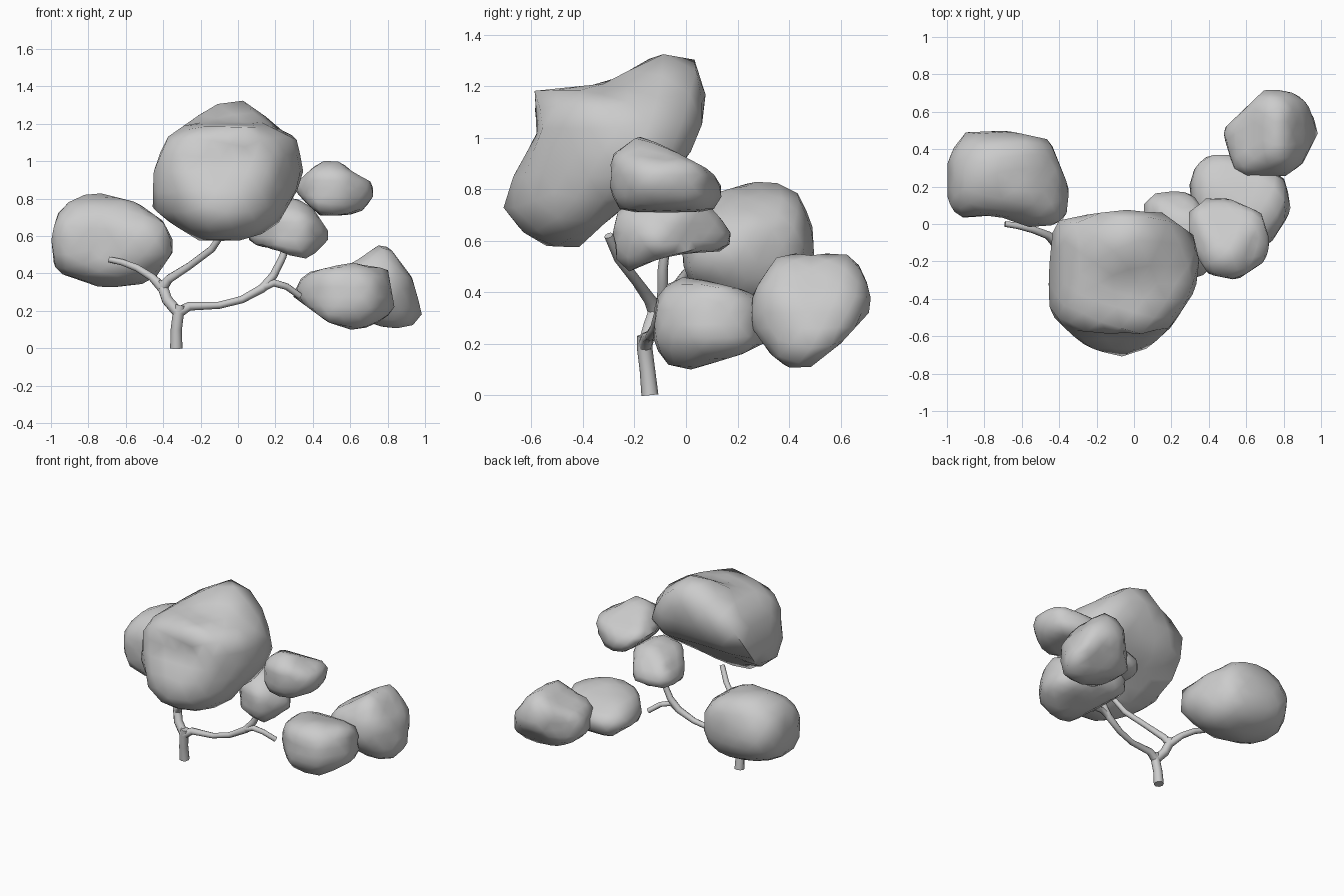
import bpy
import bmesh
import math
from mathutils import Vector

default_cube = bpy.data.objects.get("Cube")
if default_cube:
    bpy.data.objects.remove(default_cube, do_unlink=True)

grey = bpy.data.materials.new("plain_grey")
grey.use_nodes = True
grey.diffuse_color = (0.6, 0.6, 0.6, 1)
shader = next(n for n in grey.node_tree.nodes if n.type == 'BSDF_PRINCIPLED')
shader.inputs["Base Color"].default_value = grey.diffuse_color
shader.inputs["Roughness"].default_value = 0.8


def activate(obj):
    bpy.ops.object.select_all(action='DESELECT')
    obj.select_set(True)
    bpy.context.view_layer.objects.active = obj


def cross(a, b):
    return a.x * b.y - a.y * b.x


def outline_radius(outline, ray):
    """Distance from the middle to the outline along a ray."""
    best = 0.0
    for a, b in zip(outline, outline[1:] + outline[:1]):
        edge = b - a
        det = cross(ray, edge)
        if abs(det) < 1e-9:
            continue
        t, s = cross(a, edge) / det, cross(a, ray) / det
        if t > best and -1e-5 <= s <= 1 + 1e-5:
            best = t
    return best or 1.0


def foliage(name, front, side, top):
    """Rounded clump shaped by its front (x, z), side (y, z) and top (x, y) outlines."""
    planes = ((0, 2, front), (1, 2, side), (0, 1, top))
    values = [[], [], []]
    for i, j, outline in planes:
        for p in outline:
            values[i].append(p[0] / 100)
            values[j].append(p[1] / 100)
    middle = [(max(v) + min(v)) / 2 for v in values]
    half = [(max(v) - min(v)) / 2 for v in values]
    shapes = [(i, j, [Vector(((p[0] / 100 - middle[i]) / half[i],
                              (p[1] / 100 - middle[j]) / half[j])) for p in outline])
              for i, j, outline in planes]

    bm = bmesh.new()
    bmesh.ops.create_icosphere(bm, subdivisions=3, radius=1)
    for v in bm.verts:
        d = v.co.normalized()
        total = weight = 0.0
        limit = 9.0
        for i, j, outline in shapes:
            flat = Vector((d[i], d[j]))
            spread = flat.length
            if spread < 0.05:
                continue
            radius = outline_radius(outline, flat / spread)
            limit = min(limit, radius / spread)
            total += radius * spread ** 8
            weight += spread ** 8
        r = min(limit, 1.03 * total / weight)
        v.co = [middle[k] + half[k] * d[k] * r for k in range(3)]
    mesh = bpy.data.meshes.new(name)
    bm.to_mesh(mesh)
    bm.free()
    mesh.materials.append(grey)
    obj = bpy.data.objects.new(name, mesh)
    bpy.context.collection.objects.link(obj)
    activate(obj)
    bpy.ops.object.shade_smooth_by_angle(angle=math.radians(60))


def branch(name, points):
    """Tapered limb through (x, y, z, radius) points."""
    curve = bpy.data.curves.new(name, 'CURVE')
    curve.dimensions = '3D'
    curve.bevel_depth = 0.01
    curve.bevel_resolution = 2
    curve.use_fill_caps = True
    spline = curve.splines.new('POLY')
    spline.points.add(len(points) - 1)
    for point, (x, y, z, r) in zip(spline.points, points):
        point.co = (x / 100, y / 100, z / 100, 1)
        point.radius = r
    curve.materials.append(grey)
    obj = bpy.data.objects.new(name, curve)
    bpy.context.collection.objects.link(obj)
    activate(obj)
    bpy.ops.object.convert(target='MESH')
    bpy.ops.object.shade_smooth_by_angle(angle=math.radians(60))


# Trunk and limbs
branch("trunk", [(-33, -14, 0, 3.3), (-33, -15, 10, 3), (-32, -16, 18, 3), (-31, -16, 23, 3)])
branch("left_limb", [(-32, -16, 19, 3), (-38, -14, 26, 3), (-40, -12, 32, 3), (-40, -11, 36, 2.5)])
branch("upper_limb", [(-40, -12, 33, 3), (-37, -14, 37, 2.4), (-26, -19, 44, 2),
                      (-14, -26, 53, 2), (-8, -30, 62, 1.8)])
branch("outer_limb", [(-40, -12, 32, 3), (-46, -6, 38, 2.2), (-54, -3, 43, 2), (-62, -1, 46, 1.8),
                      (-69, 0, 47.5, 1.6)])
branch("long_limb", [(-32, -16, 19, 3), (-26, -15, 22.5, 2.4), (-10, -14, 23, 1.9), (2, -12, 26, 2),
                     (13, -10, 32, 2.4), (19, -9, 39, 2.2), (24, -9, 49, 2), (26, -8, 58, 1.8)])
branch("side_twig", [(14, -10, 33, 2.4), (19, -10, 35, 2), (26, -8, 33, 1.8), (33, -4, 28, 1.8)])

# Foliage clumps
foliage("crown_foliage",
        [(-45, 95), (-39, 112), (-9, 133), (8, 133), (19, 118), (31, 113), (36, 92),
         (20, 64), (5, 58), (-20, 56), (-46, 74)],
        [(-60, 118), (-31, 121), (-10, 133), (2, 133), (8, 120), (7, 107), (0, 90),
         (-28, 70), (-42, 57), (-52, 56), (-72, 69), (-67, 85), (-57, 103)],
        [(-45, -10), (-41, 5), (0, 8), (17, 8), (36, -10), (33, -35), (20, -55),
         (8, -66), (-5, -72), (-25, -67), (-46, -47)])
foliage("right_foliage",
        [(-100, 60), (-95, 76), (-78, 84), (-54, 78), (-40, 68), (-33, 54), (-46, 35),
         (-72, 32), (-98, 41)],
        [(-3, 50), (-2, 62), (10, 78), (30, 84), (42, 81), (49, 67), (50, 50), (42, 38),
         (25, 32), (5, 38)],
        [(-100, 36), (-90, 49), (-68, 50), (-45, 45), (-33, 15), (-38, 0), (-55, -2),
         (-75, 5), (-92, 3), (-100, 10)])
foliage("middle_foliage",
        [(3, 60), (14, 74), (30, 81), (40, 75), (50, 60), (37, 46), (22, 52), (10, 55)],
        [(-30, 62), (-28, 70), (-15, 81), (5, 78), (14, 68), (18, 62), (16, 56), (0, 55),
         (-15, 52), (-22, 45), (-28, 53)],
        [(3, 10), (10, 16), (22, 19), (32, 15), (42, 0), (50, -12), (36, -29), (20, -25),
         (8, -10)])
foliage("upper_left_foliage",
        [(29, 86), (36, 93), (44, 100), (54, 101), (60, 95), (73, 88), (72, 80), (65, 72),
         (45, 70), (36, 78)],
        [(-18, 101), (-5, 95), (10, 87), (15, 79), (10, 71), (-25, 71), (-30, 80), (-29, 93)],
        [(26, 3), (32, 15), (50, 14), (68, 6), (73, -10), (70, -20), (55, -30), (40, -27),
         (32, -15)])
foliage("lower_left_foliage",
        [(29, 28), (35, 40), (60, 46), (80, 43), (84, 20), (66, 8), (48, 14)],
        [(-13, 20), (-11, 40), (-2, 47), (22, 41), (39, 33), (34, 22), (22, 16), (-4, 8)],
        [(28, 20), (34, 33), (44, 39), (56, 36), (80, 25), (85, 8), (72, -12), (50, -13), (35, 0)])
foliage("rear_left_foliage",
        [(47, 28), (50, 40), (62, 46), (75, 55), (81, 54), (93, 38), (99, 17), (90, 9),
         (75, 12), (55, 20)],
        [(36, 55), (65, 55), (72, 40), (71, 32), (60, 20), (46, 9), (37, 10), (25, 27), (26, 40)],
        [(47, 50), (70, 72), (80, 73), (92, 66), (99, 50), (90, 32), (80, 25), (55, 24)])
